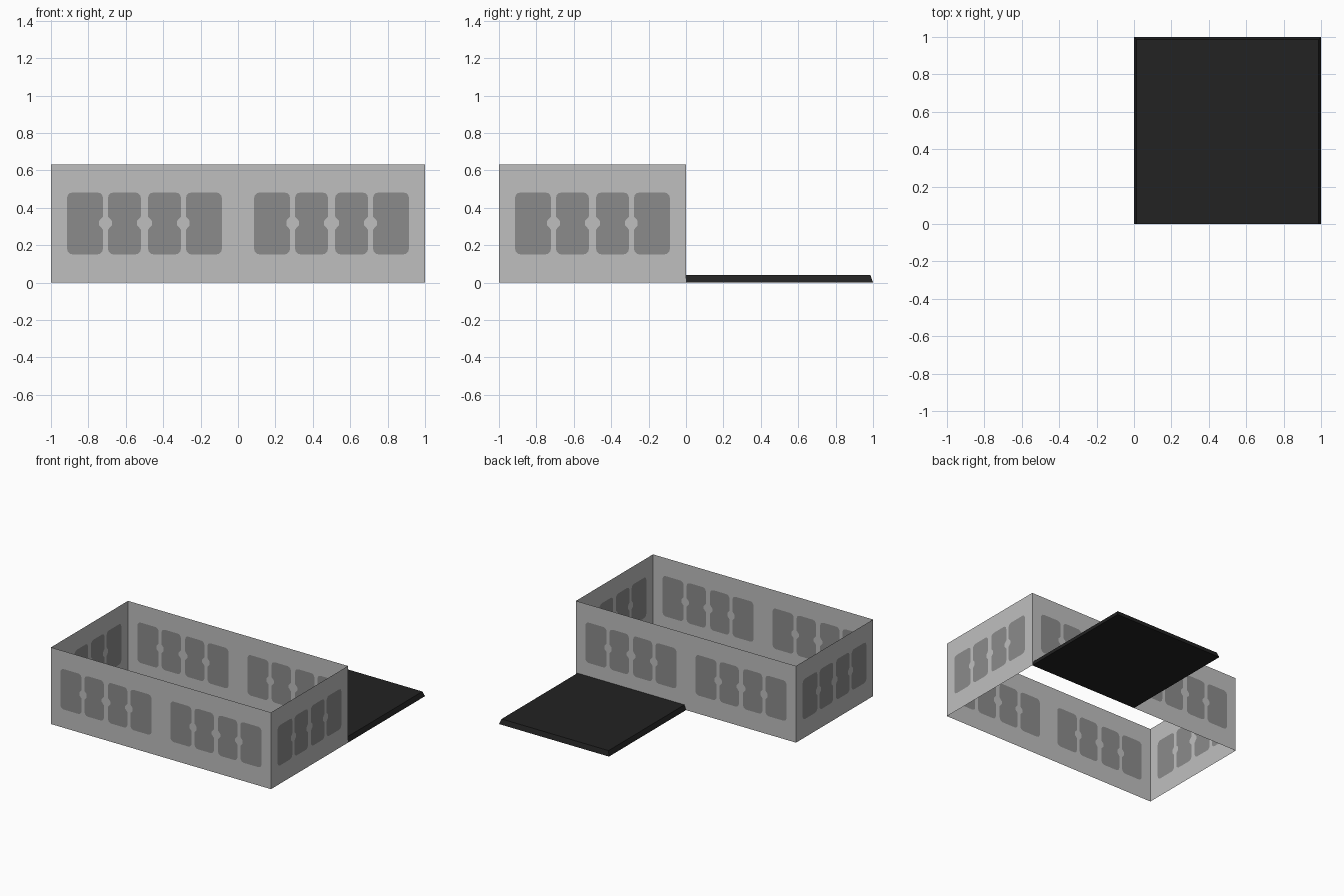
import bpy, bmesh, math
from mathutils import Vector

if "Cube" in bpy.data.objects:
    bpy.data.objects.remove(bpy.data.objects["Cube"])

def material(name, v):
    m = bpy.data.materials.new(name)
    m.diffuse_color = (v, v, v, 1)
    m.use_nodes = True
    m.node_tree.nodes["Principled BSDF"].inputs["Base Color"].default_value = m.diffuse_color
    return m

WALL = material("light grey wall", 0.52)
WINDOW = material("mid grey window", 0.26)
DARK = material("near black slab", 0.016)

H = 0.63
Z0, Z1, ZM = 0.15, 0.482, 0.318
# one bay of four windows, measured from the bay's left end: left, right, notched sides
BAY = [(0.086, 0.278, False, True), (0.305, 0.481, True, True),
       (0.519, 0.695, True, True), (0.722, 0.914, True, False)]

def window_outline(a, b, notch_a, notch_b, r=0.03, d=0.02):
    """Rounded panel with a pinched waist on the notched sides."""
    pts = []
    def corner(cx, cz, start):
        for i in range(4):
            t = math.radians(start + 30 * i)
            pts.append((cx + r * math.cos(t), cz + r * math.sin(t)))
    corner(b - r, Z0 + r, -90)
    if notch_b:
        pts.extend([(b, ZM - 0.035), (b - d, ZM - 0.012), (b - d, ZM + 0.012), (b, ZM + 0.035)])
    corner(b - r, Z1 - r, 0)
    corner(a + r, Z1 - r, 90)
    if notch_a:
        pts.extend([(a, ZM + 0.035), (a + d, ZM + 0.012), (a + d, ZM - 0.012), (a, ZM - 0.035)])
    corner(a + r, Z0 + r, 180)
    return pts

def finish(bm, name, mats):
    me = bpy.data.meshes.new(name)
    bm.to_mesh(me)
    bm.free()
    for m in mats:
        me.materials.append(m)
    ob = bpy.data.objects.new(name, me)
    bpy.context.collection.objects.link(ob)
    return ob

def wall(name, start, direction, bays):
    """Flat wall sheet with window faces cut into it."""
    bm = bmesh.new()
    start, direction = Vector(start), Vector(direction)
    normal = direction.cross(Vector((0, 0, 1)))
    def loop(pts):
        vs = [bm.verts.new(start + direction * u + Vector((0, 0, z))) for u, z in pts]
        es = [bm.edges.new((vs[i - 1], vs[i])) for i in range(len(vs))]
        return vs, es
    edges = loop([(0, 0), (bays, 0), (bays, H), (0, H)])[1]
    panes = []
    for k in range(bays):
        for a, b, na, nb in BAY:
            vs, es = loop(window_outline(a + k, b + k, na, nb))
            panes.append(vs)
            edges += es
    bmesh.ops.triangle_fill(bm, use_beauty=True, use_dissolve=False, edges=edges, normal=normal)
    for vs in panes:
        bm.faces.new(vs).material_index = 1
    bm.normal_update()
    for f in bm.faces:
        if f.normal.dot(normal) < 0:
            f.normal_flip()
    finish(bm, name, [WALL, WINDOW])

# four walls of the open enclosure
wall("front_wall", (-1, -1, 0), (1, 0, 0), 2)
wall("right_wall", (1, -1, 0), (0, 1, 0), 1)
wall("back_wall", (1, 0, 0), (-1, 0, 0), 2)
wall("left_wall", (-1, 0, 0), (0, -1, 0), 1)

# low slab behind, sloped on its three free sides
bm = bmesh.new()
bmesh.ops.create_cube(bm, size=1)
for v in bm.verts:
    top = v.co.z > 0
    i = 0.014 if top else 0
    v.co = (1 - i if v.co.x > 0 else i, 1 - i if v.co.y > 0 else 0, 0.04 if top else 0)
finish(bm, "floor_slab", [DARK])
